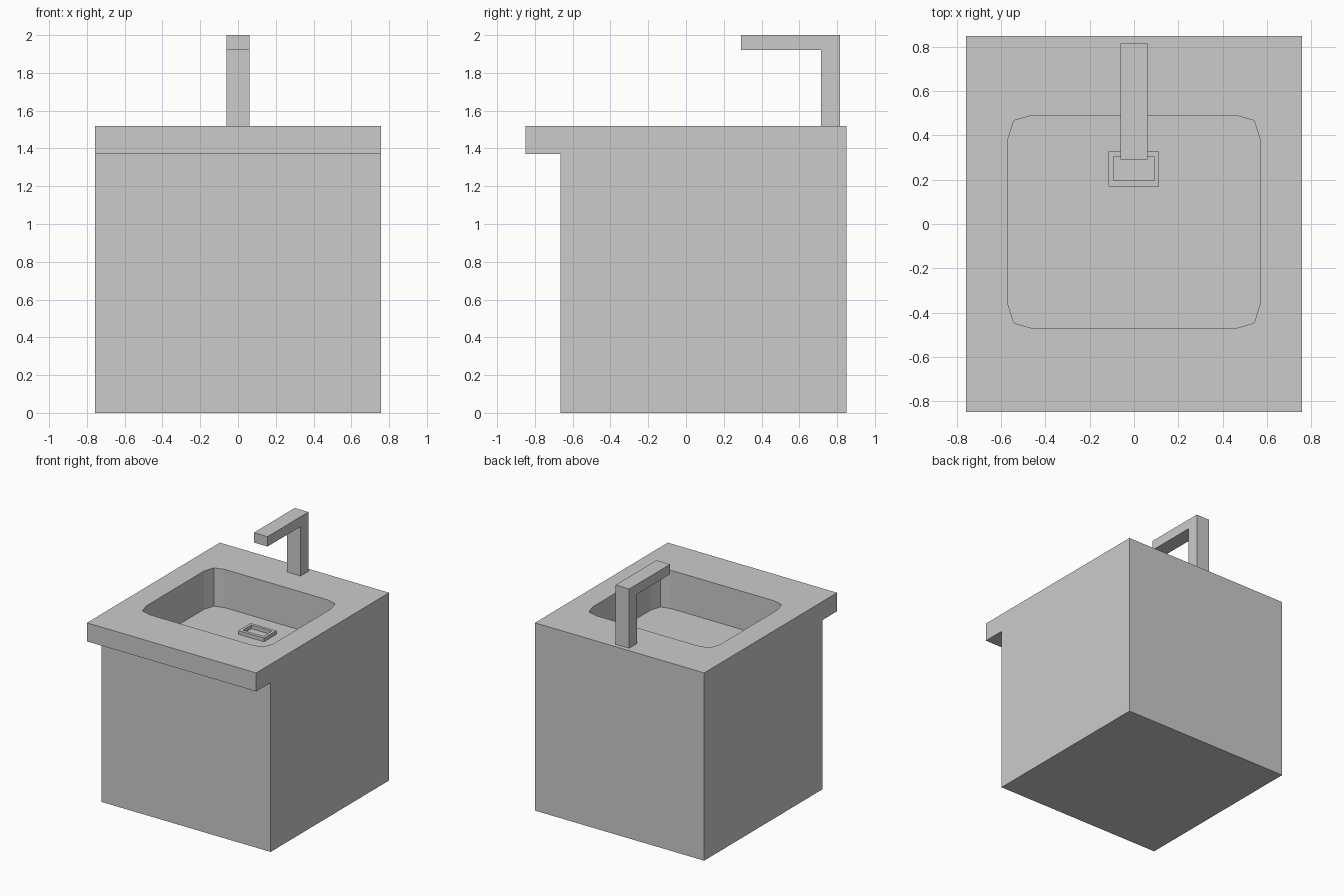
import bpy, bmesh
from mathutils import Vector

if "Cube" in bpy.data.objects:
    bpy.data.objects.remove(bpy.data.objects["Cube"])


def prism(name, points, axis, lo, hi):
    """Extrude a closed 2D profile along x (points are y,z) or z (points are x,y)."""
    bm = bmesh.new()
    place = (lambda a, b: (lo, a, b)) if axis == 'X' else (lambda a, b: (a, b, lo))
    face = bm.faces.new([bm.verts.new(place(a, b)) for a, b in points])
    moved = bmesh.ops.extrude_face_region(bm, geom=[face])['geom']
    step = Vector((hi - lo, 0, 0)) if axis == 'X' else Vector((0, 0, hi - lo))
    bmesh.ops.translate(bm, vec=step, verts=[v for v in moved if isinstance(v, bmesh.types.BMVert)])
    bmesh.ops.recalc_face_normals(bm, faces=bm.faces)
    mesh = bpy.data.meshes.new(name)
    bm.to_mesh(mesh)
    bm.free()
    obj = bpy.data.objects.new(name, mesh)
    bpy.context.collection.objects.link(obj)
    return obj


def cut(target, cutter):
    """Subtract the cutter from the target, then drop the cutter."""
    mod = target.modifiers.new("cut", 'BOOLEAN')
    mod.operation = 'DIFFERENCE'
    mod.solver = 'EXACT'
    mod.object = cutter
    bpy.context.view_layer.objects.active = target
    bpy.ops.object.modifier_apply(modifier=mod.name)
    bpy.data.objects.remove(cutter)


def rect(x0, x1, y0, y1):
    return [(x0, y0), (x1, y0), (x1, y1), (x0, y1)]


TOP, FLOOR, HALF = 1.52, 1.21, 0.758

# Cabinet with overhanging counter, extruded from its side profile
cabinet = prism("sink_cabinet", [(-0.665, 0), (0.85, 0), (0.85, TOP), (-0.85, TOP),
                                 (-0.85, 1.37), (-0.665, 1.37)], 'X', -HALF, HALF)

# Basin recess with two-segment rounded corners
corner = [(0.57, 0.37), (0.543, 0.457), (0.463, 0.48)]
half = [(x, -y) for x, y in reversed(corner)] + corner
outline = half + [(-x, -y) for x, y in half]
basin = [(x, y + 0.01) for x, y in outline]
cut(cabinet, prism("basin_cutter", basin, 'Z', FLOOR, TOP + 0.1))

# Raised rectangular drain rim
drain = prism("drain_rim", rect(-0.116, 0.114, 0.17, 0.328), 'Z', FLOOR, FLOOR + 0.03)
cut(drain, prism("drain_cutter", rect(-0.093, 0.091, 0.196, 0.304), 'Z', FLOOR - 0.05, FLOOR + 0.1))

# Faucet: upright post and forward spout in one bent profile
prism("faucet", [(0.715, TOP), (0.815, TOP), (0.815, 2.0), (0.292, 2.0),
                 (0.292, 1.92), (0.715, 1.92)], 'X', -0.062, 0.06)
